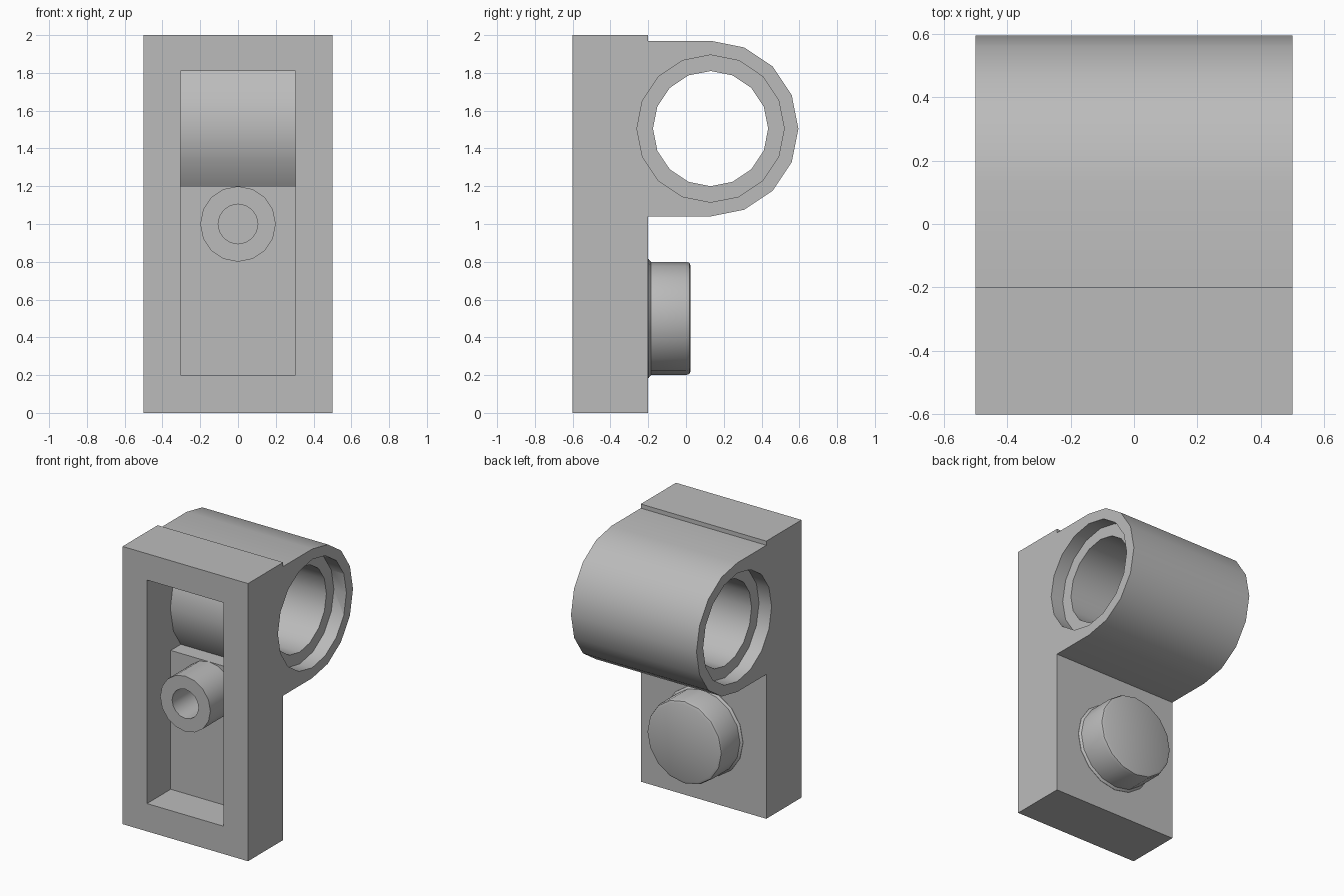
import bpy, bmesh, math

if "Cube" in bpy.data.objects:
    bpy.data.objects.remove(bpy.data.objects["Cube"], do_unlink=True)

SIDES = 16
BARREL_Y, BARREL_Z, BARREL_R = 0.13, 1.505, 0.465
BORE_R, RECESS_R, RECESS_DEPTH = 0.305, 0.39, 0.1
FLOOR_Y, BACK_Y = -0.33, -0.2

grey = bpy.data.materials.new("grey plastic")
grey.use_nodes = True
COLOUR = (0.5, 0.5, 0.5, 1)
grey.diffuse_color = COLOUR
grey.node_tree.nodes["Principled BSDF"].inputs["Base Color"].default_value = COLOUR


def finish(name, bm):
    bmesh.ops.recalc_face_normals(bm, faces=bm.faces)
    mesh = bpy.data.meshes.new(name)
    bm.to_mesh(mesh)
    bm.free()
    mesh.materials.append(grey)
    obj = bpy.data.objects.new(name, mesh)
    bpy.context.collection.objects.link(obj)
    return obj


def select(obj):
    bpy.ops.object.select_all(action='DESELECT')
    obj.select_set(True)
    bpy.context.view_layer.objects.active = obj


def prism(name, profile, x0, x1):
    """Extrude a (y, z) outline along x."""
    bm = bmesh.new()
    face = bm.faces.new([bm.verts.new((x0, y, z)) for y, z in profile])
    out = bmesh.ops.extrude_face_region(bm, geom=[face])
    verts = [g for g in out["geom"] if isinstance(g, bmesh.types.BMVert)]
    bmesh.ops.translate(bm, verts=verts, vec=(x1 - x0, 0, 0))
    return finish(name, bm)


def lathe(name, profile, z):
    """Spin a (radius, y) profile about the y direction at height z."""
    bm = bmesh.new()
    verts = [bm.verts.new((0, y, z + r)) for r, y in profile]
    edges = [bm.edges.new(pair) for pair in zip(verts, verts[1:])]
    bmesh.ops.spin(bm, geom=verts + edges, cent=(0, 0, z), axis=(0, 1, 0),
                   angle=math.tau, steps=SIDES)
    bmesh.ops.remove_doubles(bm, verts=bm.verts, dist=0.0005)
    return finish(name, bm)


def arc(radius, first, last):
    """Points of the barrel polygon, step 0 at the back and step 4 at the top."""
    return [(BARREL_Y + radius * math.cos(math.tau * i / SIDES),
             BARREL_Z + radius * math.sin(math.tau * i / SIDES))
            for i in range(first, last + 1)]


def cut(target, cutter):
    mod = target.modifiers.new("cut", 'BOOLEAN')
    mod.operation, mod.solver, mod.object = 'DIFFERENCE', 'EXACT', cutter
    select(target)
    bpy.ops.object.modifier_apply(modifier=mod.name)
    bpy.data.objects.remove(cutter, do_unlink=True)


# Upright block with the half-round barrel behind it
body = prism("body_with_barrel",
             [(-0.6, 0), (BACK_Y, 0), (BACK_Y, BARREL_Z - BARREL_R)]
             + arc(BARREL_R, -4, 4)
             + [(BACK_Y, BARREL_Z + BARREL_R), (BACK_Y, 2), (-0.6, 2)], -0.5, 0.5)

# Front cavity, deeper at the top where the barrel wall shows through
low, high = BARREL_Z - BORE_R, BARREL_Z + BORE_R
cut(body, prism("cavity_cutter",
                [(-0.7, 0.2), (FLOOR_Y, 0.2), (FLOOR_Y, low), (-0.215, low)]
                + arc(BARREL_R, 7, 9)[::-1]
                + [(-0.215, high), (-0.7, high)], -0.305, 0.305))

# Bore and the wider recess at each end
cut(body, prism("bore_cutter", arc(BORE_R, 0, SIDES - 1), -0.7, 0.7))
for side in (-1, 1):
    cut(body, prism("recess_cutter", arc(RECESS_R, 0, SIDES - 1),
                    side * (0.5 - RECESS_DEPTH), side * 0.7))

# Hollow peg inside the cavity
peg = lathe("hollow_peg", [(0.2, FLOOR_Y + 0.01), (0.2, -0.6),
                           (0.105, -0.6), (0.105, FLOOR_Y - 0.001), (0, FLOOR_Y - 0.001)], 1.0)

# Rear stud with a rounded rim and a small foot ring
stud = lathe("rear_stud", [(0.315, BACK_Y - 0.01), (0.315, BACK_Y + 0.002), (0.3, BACK_Y + 0.014),
                           (0.3, 0.0), (0.294, 0.018), (0.278, 0.025), (0, 0.025)], 0.5)

for obj in (body, peg, stud):
    select(obj)
    bpy.ops.object.shade_smooth_by_angle(angle=math.radians(35))
